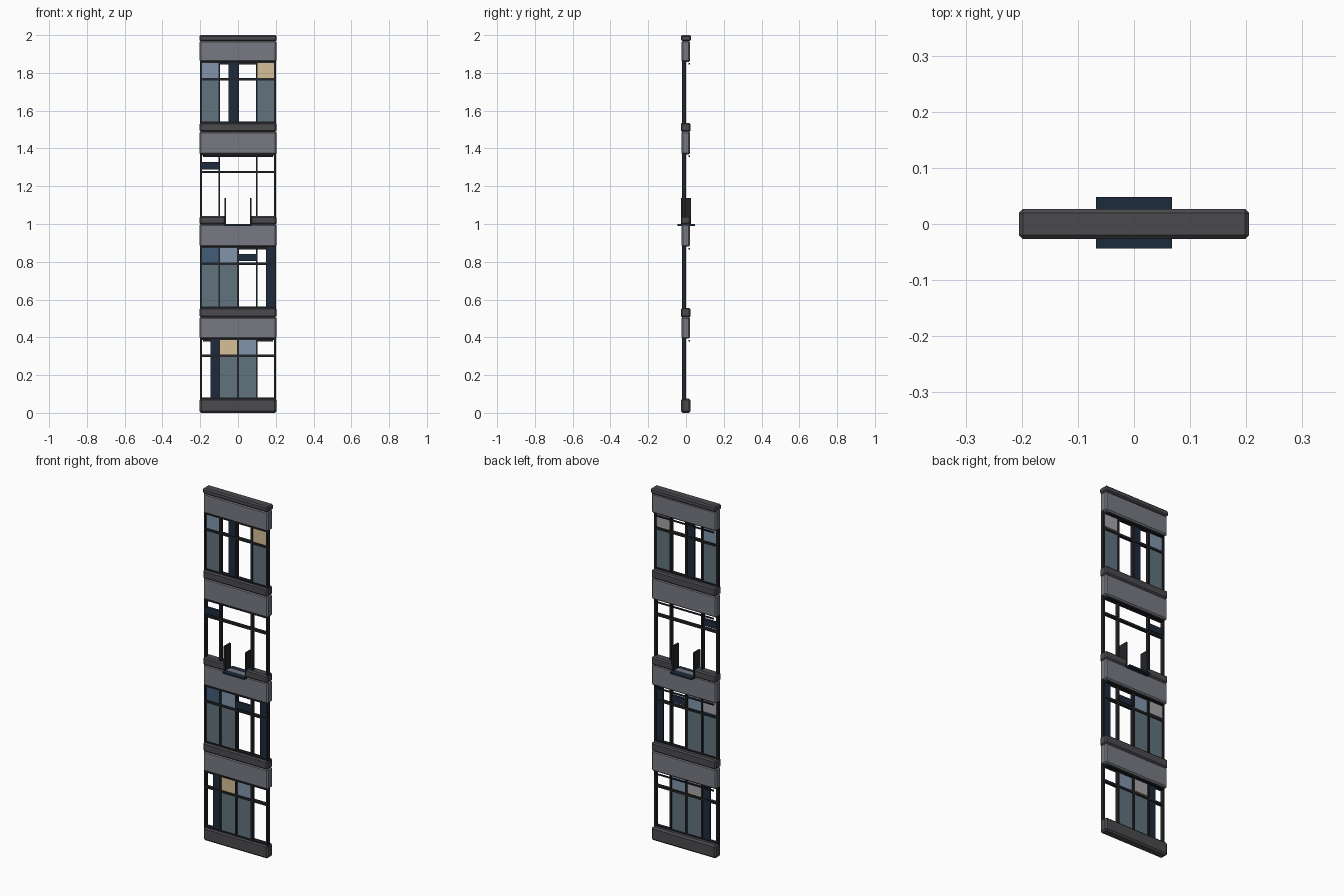
import bpy, bmesh

if "Cube" in bpy.data.objects:
    bpy.data.objects.remove(bpy.data.objects["Cube"])

def mat(name, rgb):
    m = bpy.data.materials.new(name)
    m.diffuse_color = (*rgb, 1)
    m.use_nodes = True
    m.node_tree.nodes["Principled BSDF"].inputs["Base Color"].default_value = m.diffuse_color
    return m

STONE = mat("dark_stone", (.07, .07, .078))
PANEL = mat("grey_panel", (.19, .195, .225))
FRAME = mat("frame_metal", (.016, .018, .022))
NAVY = mat("navy_glass", (.012, .024, .045))
GLASS = mat("grey_glass", (.12, .17, .21))
SKY = mat("pale_blue_glass", (.22, .30, .41))
DEEP = mat("deep_blue_glass", (.055, .11, .19))
WARM = mat("warm_glass", (.68, .53, .31))
BLIND = mat("blind_grey", (.38, .38, .40))

def box(name, x0, x1, y0, y1, z0, z1, m, bevel=0):
    bm = bmesh.new()
    bmesh.ops.create_cube(bm, size=1)
    for v in bm.verts:
        v.co = (x1 if v.co.x > 0 else x0, y1 if v.co.y > 0 else y0, z1 if v.co.z > 0 else z0)
    if bevel:
        bmesh.ops.bevel(bm, geom=bm.edges[:], offset=bevel, segments=1, affect='EDGES')
    me = bpy.data.meshes.new(name)
    bm.to_mesh(me)
    bm.free()
    me.materials.append(m)
    ob = bpy.data.objects.new(name, me)
    bpy.context.collection.objects.link(ob)
    return ob

# stone ledges and base; the third storey ledge is split by the balcony opening
box("base_ledge", -.203, .203, -.026, .024, 0, .076, STONE, .009)
for z0, z1 in ((.506, .556), (1.488, 1.536)):
    box("ledge", -.203, .203, -.027, .024, z0, z1, STONE, .007)
for x0, x1 in ((-.203, -.066), (.066, .203)):
    box("split_ledge", x0, x1, -.027, .024, .997, 1.042, STONE, .007)
box("roof_ledge", -.205, .205, -.027, .027, 1.968, 2.0, STONE, .007)

# spandrel panels
for z0, z1 in ((.393, .508), (.88, 1.0), (1.368, 1.49), (1.858, 1.97)):
    box("spandrel", -.203, .203, -.024, .021, z0, z1, PANEL, .007)

# storeys: bottom, top, transom height, inner mullions
storeys = [(.07, .396, .303, (-.099, 0, .099)),
           (.552, .884, .79, (-.099, 0, .099)),
           (1.038, 1.372, 1.275, (-.099, .099)),
           (1.532, 1.862, 1.766, (-.099, 0, .099))]
for z0, z1, zt, inner in storeys:
    for x in (-.195, *inner, .195):
        box("mullion", x - .005, x + .005, -.02, 0, z0, z1, FRAME)
    box("transom", -.195, .195, -.019, -.001, zt - .006, zt + .006, FRAME)
    box("head_frame", -.195, .195, -.019, -.001, z1 - .01, z1, FRAME)
    if z0 != storeys[2][0]:
        box("sill_frame", -.195, .195, -.019, -.001, z0, z0 + .011, FRAME)
    box("blind_rail", -.185, .185, .014, .02, z1 - .018, z1 - .01, FRAME)

# glazed bays: storey, column, upper glass colour
for s, c, up in ((0, 1, WARM), (0, 2, SKY), (1, 0, DEEP), (1, 1, SKY), (3, 0, SKY), (3, 3, WARM)):
    z0, z1, zt, _ = storeys[s]
    x0 = -.197 + .0985 * c
    x1 = x0 + .0985
    box("lower_pane", x0, x1, -.013, -.007, z0, zt, GLASS)
    box("upper_pane", x0, x1, -.013, -.009, zt, z1, up)
    if up != SKY:
        box("blind", x0, x1, -.008, -.005, zt + .014, z1, BLIND)

# narrow navy shutters in part-open bays
for s, x0, x1 in ((0, -.146, -.099), (1, .149, .197), (3, -.049, 0)):
    box("shutter", x0, x1, -.014, -.006, storeys[s][0], storeys[s][1], NAVY)
for x0, zc in ((-.197, 1.308), (0, .822)):
    box("vent_sash", x0, x0 + .097, -.021, -.008, zc - .019, zc + .019, NAVY)

# balcony floor and side walls
box("balcony_floor", -.068, .068, -.044, .048, .99, .999, NAVY)
for s in (-1, 1):
    box("balcony_side", *sorted((s * .063, s * .072)), -.026, .026, .99, 1.138, FRAME)
